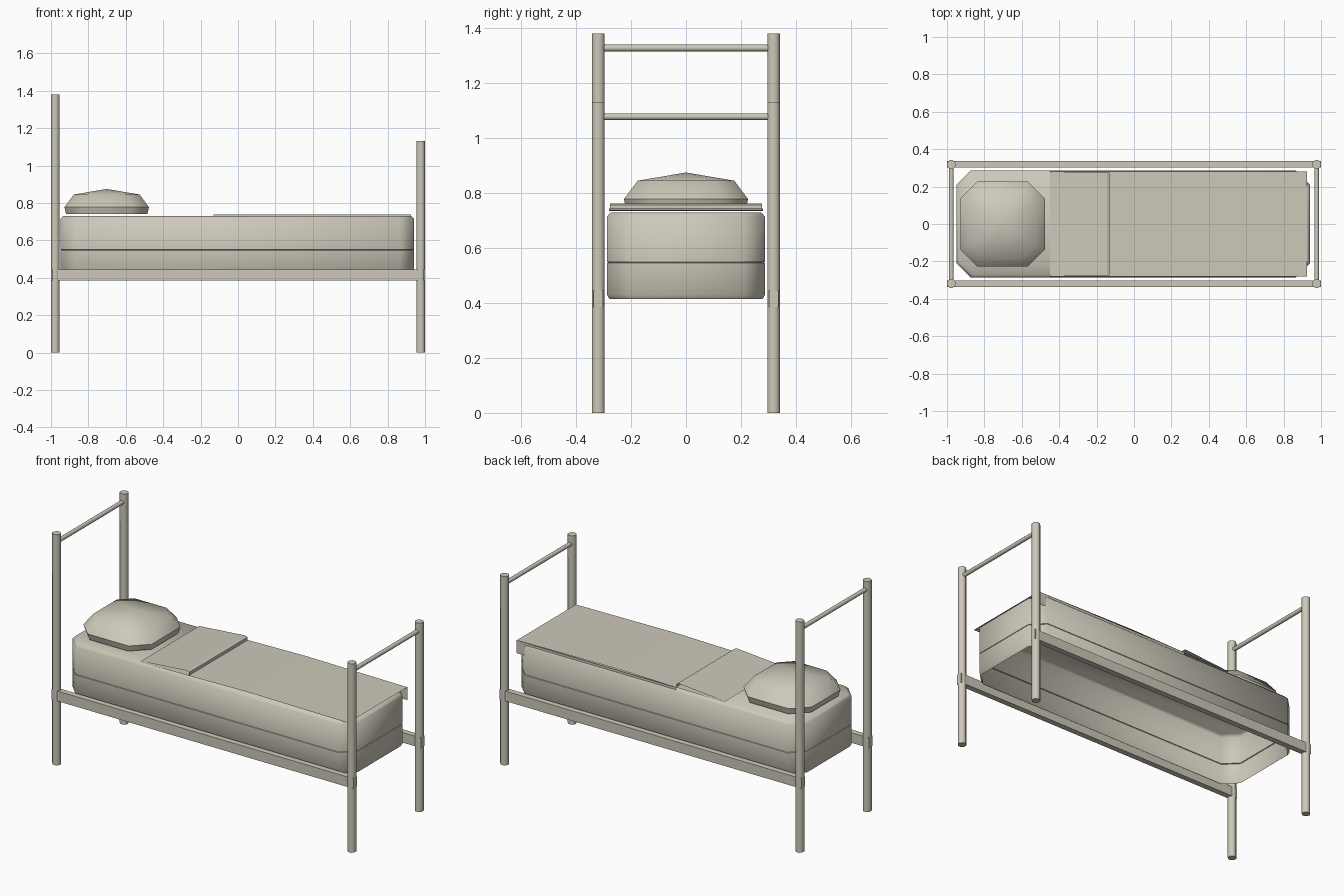
import bpy, bmesh, math

if "Cube" in bpy.data.objects:
    bpy.data.objects.remove(bpy.data.objects["Cube"])

mat = bpy.data.materials.new("warm_grey")
mat.diffuse_color = (0.61, 0.58, 0.49, 1)
mat.use_nodes = True
mat.node_tree.nodes["Principled BSDF"].inputs["Base Color"].default_value = mat.diffuse_color


def finish(name, bm, smooth=None):
    bmesh.ops.recalc_face_normals(bm, faces=bm.faces)
    me = bpy.data.meshes.new(name)
    bm.to_mesh(me)
    bm.free()
    ob = bpy.data.objects.new(name, me)
    bpy.context.collection.objects.link(ob)
    me.materials.append(mat)
    if smooth:
        bpy.ops.object.select_all(action='DESELECT')
        ob.select_set(True)
        bpy.context.view_layer.objects.active = ob
        bpy.ops.object.shade_smooth_by_angle(angle=math.radians(smooth))
    return ob


def octagon(bm, cx, hx, hy, cut, z):
    """Ring of vertices: rectangle with cut corners."""
    a, b = hx - cut, hy - cut
    pts = [(hx, -b), (hx, b), (a, hy), (-a, hy), (-hx, b), (-hx, -b), (-a, -hy), (a, -hy)]
    return [bm.verts.new((cx + x, y, z)) for x, y in pts]


def bridge(bm, rings):
    for lo, hi in zip(rings, rings[1:]):
        for i in range(8):
            j = (i + 1) % 8
            bm.faces.new((lo[i], lo[j], hi[j], hi[i]))


def rod(name, start, end, radius, sides):
    """Upright or crosswise round bar between two points."""
    bm = bmesh.new()
    along_y = start[2] == end[2]
    rings = []
    for p in (start, end):
        ring = []
        for i in range(sides):
            t = 2 * math.pi * (i + 0.5) / sides
            c, s = radius * math.cos(t), radius * math.sin(t)
            off = (c, 0, s) if along_y else (c, s, 0)
            ring.append(bm.verts.new([p[k] + off[k] for k in range(3)]))
        rings.append(ring)
    for i in range(sides):
        j = (i + 1) % sides
        bm.faces.new((rings[0][i], rings[0][j], rings[1][j], rings[1][i]))
    for ring in rings:
        bm.faces.new(ring)
    return finish(name, bm, 50)


# Posts and end bars
PX, PY = 0.977, 0.319
for end, sx, top in (("head", -1, 1.38), ("foot", 1, 1.13)):
    for side, sy in (("front", -1), ("back", 1)):
        rod(f"{end}_post_{side}", (sx * PX, sy * PY, 0), (sx * PX, sy * PY, top), 0.0248, 8)
    z = top - 0.052
    rod(f"{end}_bar", (sx * PX, -PY, z), (sx * PX, PY, z), 0.013, 8)

# Side rails
for side, sy in (("front", -1), ("back", 1)):
    bm = bmesh.new()
    bmesh.ops.create_cube(bm, size=1)
    for v in bm.verts:
        v.co = (v.co.x * 2, v.co.y * 0.035 + sy * PY, v.co.z * 0.06 + 0.415)
    finish(f"{side}_rail", bm)

# Mattress: open underneath, with a fine seam around the middle
bm = bmesh.new()
profile = [(0.415, 0.008), (0.43, 0), (0.546, 0), (0.548, 0.004), (0.55, 0),
           (0.715, 0), (0.73, 0.014)]
rings = [octagon(bm, -0.004, 0.945 - d, 0.287 - d, 0.076, z) for z, d in profile]
bridge(bm, rings)
bm.faces.new(rings[-1])
finish("mattress", bm, 50)

# Pillow: low band with a domed top
bm = bmesh.new()
rings = [octagon(bm, -0.702, h, h, 0.09, z) for z, h in ((0.742, 0.218), (0.778, 0.226))]
bridge(bm, rings)
bm.faces.new(rings[0])
finish("pillow_band", bm, 50)
bm = bmesh.new()
rings = [octagon(bm, -0.702, h, h, c, z) for z, h, c in ((0.778, 0.226, 0.09), (0.845, 0.176, 0.07))]
bridge(bm, rings)
peak = bm.verts.new((-0.702, 0, 0.875))
for i in range(8):
    bm.faces.new((rings[1][i], rings[1][(i + 1) % 8], peak))
finish("pillow_top", bm, 50)


def sheet(name, path, half):
    """Thin cloth strip following an x-z path."""
    bm = bmesh.new()
    rows = [[bm.verts.new((x, y, z)) for y in (-half, half)] for x, z in path]
    for a, b in zip(rows, rows[1:]):
        bm.faces.new((a[0], b[0], b[1], a[1]))
    return finish(name, bm)


# Blanket, its turned-back flap, and the short hanging edge at the back
sheet("blanket", [(-0.45, 0.735), (-0.13, 0.737), (0.25, 0.744), (0.925, 0.737)], 0.28)
sheet("blanket_flap", [(-0.45, 0.737), (-0.145, 0.762), (-0.13, 0.756), (-0.13, 0.738)], 0.276)
bm = bmesh.new()
bm.faces.new([bm.verts.new((x, 0.28, z)) for x, z in
              ((-0.13, 0.737), (0.925, 0.737), (0.925, 0.66), (-0.13, 0.66))])
finish("blanket_edge", bm)
